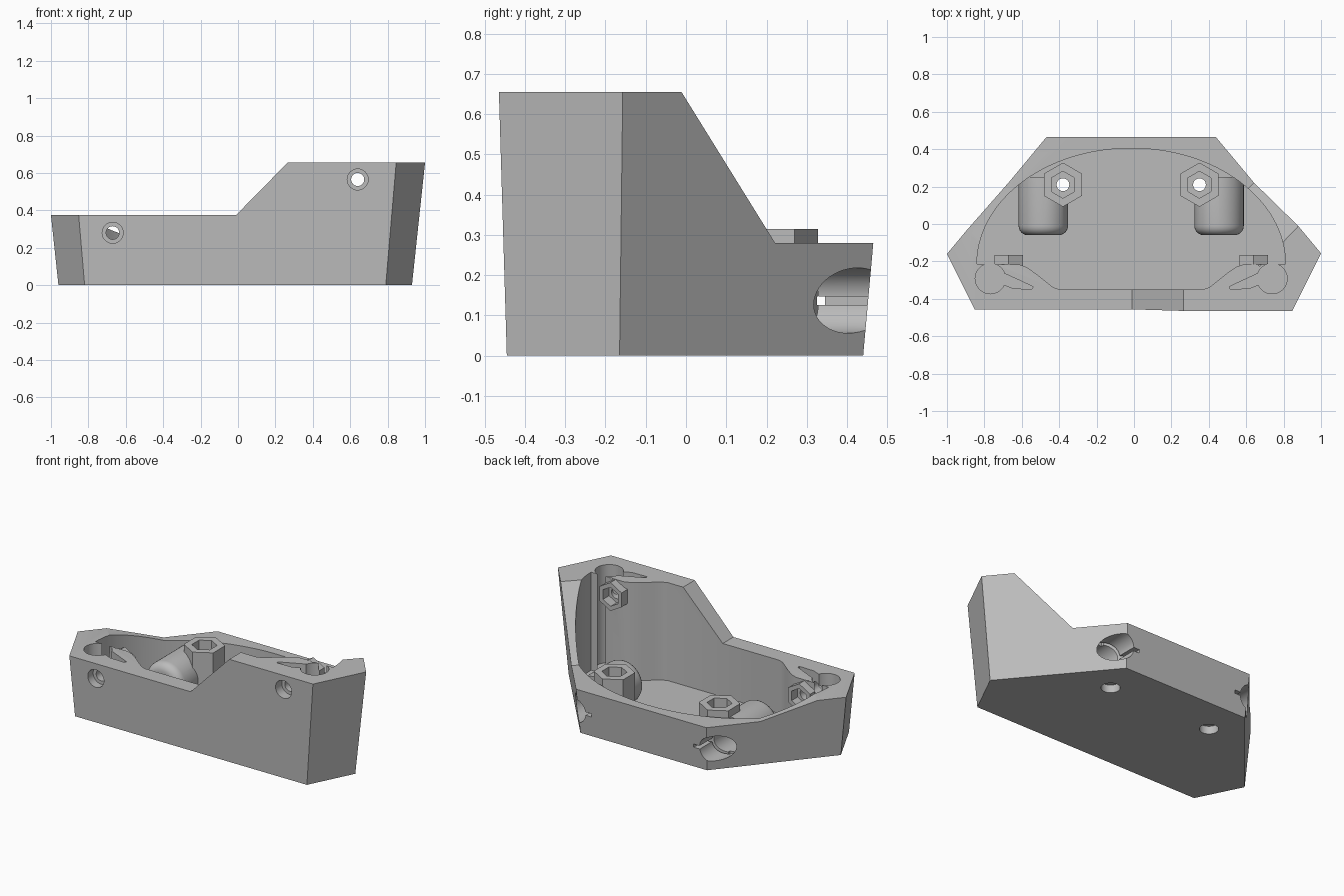
import bpy, bmesh, math
from mathutils import Vector

if "Cube" in bpy.data.objects:
    bpy.data.objects.remove(bpy.data.objects["Cube"], do_unlink=True)

CX = -0.015          # symmetry plane
TOP, LOW, BACK = 0.655, 0.375, 0.28   # rim heights
FLOOR = 0.04

grey = bpy.data.materials.new("plain grey")
grey.use_nodes = True
grey.diffuse_color = (0.5, 0.5, 0.5, 1)
grey.node_tree.nodes["Principled BSDF"].inputs["Base Color"].default_value = (0.5, 0.5, 0.5, 1)


def loft(name, bottom, top, bevel=0):
    """Solid between two matching loops; bevel rounds the first end."""
    bm = bmesh.new()
    a = [bm.verts.new(p) for p in bottom]
    b = [bm.verts.new(p) for p in top]
    cap = bm.faces.new(a)
    bm.faces.new(b)
    for i in range(len(a)):
        j = (i + 1) % len(a)
        bm.faces.new((a[i], a[j], b[j], b[i]))
    bmesh.ops.recalc_face_normals(bm, faces=bm.faces)
    if bevel:
        bmesh.ops.bevel(bm, geom=list(cap.edges), offset=bevel, segments=6,
                        profile=0.5, affect='EDGES')
    mesh = bpy.data.meshes.new(name)
    bm.to_mesh(mesh)
    bm.free()
    mesh.materials.append(grey)
    ob = bpy.data.objects.new(name, mesh)
    bpy.context.collection.objects.link(ob)
    return ob


def prism(name, pts, lo, hi, axis="z", bevel=0):
    """Extrude a flat outline along z or y."""
    place = {"z": lambda u, v, w: (u, v, w), "y": lambda u, v, w: (u, w, v)}[axis]
    return loft(name, [place(u, v, lo) for u, v in pts],
                [place(u, v, hi) for u, v in pts], bevel)


def ring(u, v, r, n=40):
    """Regular polygon with a corner pointing along +v."""
    return [(u + r * math.sin(math.tau * i / n), v + r * math.cos(math.tau * i / n))
            for i in range(n)]


def box(x0, x1, y0, y1):
    return [(x0, y0), (x1, y0), (x1, y1), (x0, y1)]


def mirrored(pts, s):
    return [(CX + s * x, y) for x, y in pts]


def combine(tool, operation="DIFFERENCE"):
    mod = body.modifiers.new("combine", "BOOLEAN")
    mod.operation = operation
    mod.solver = "EXACT"
    mod.object = tool
    bpy.context.view_layer.objects.active = body
    bpy.ops.object.modifier_apply(modifier=mod.name)
    bpy.data.objects.remove(tool, do_unlink=True)


# Tapered six-sided shell
def outline(z):
    half = [(0.805 + 0.085 * z, -0.445 - 0.03 * z),
            (0.945 + 0.107 * z, -0.165 + 0.012 * z),
            (0.44 + 0.045 * z, 0.44 + 0.09 * z)]
    loop = half + [(-x, y) for x, y in reversed(half)]
    return [(CX + x, y, z) for x, y in loop]


body = loft("tray_body", outline(0), outline(TOP))

# Step in the rim along the front
combine(prism("rim_step", [(-2, LOW), (-0.01, LOW), (0.265, TOP), (0.4, 0.795),
                           (0.4, 1), (-2, 1)], -1, 1, "y"))

# Low back rim and the ramps on both side walls
combine(prism("back_rim", box(-0.35, 0.32, 0.28, 0.7), BACK, 1))
for s, height in ((1, TOP), (-1, LOW)):
    start, end = Vector((0.655, 0.22, 0)), Vector((0.895, -0.01, 0))
    along = (end - start).normalized()
    out = Vector((-along.y, along.x, 0))
    run = (end - start).length
    profile = [(-0.75, BACK), (0, BACK), (run, height), (run, 1), (-0.75, 1)]

    def side(depth):
        pts = [start + along * t + out * depth + Vector((0, 0, z)) for t, z in profile]
        return [(CX + s * p.x, p.y, p.z) for p in pts]
    combine(loft("ramp", side(-0.3), side(0.15)))

# Cavity: half ellipse at the back, thickened corners at the front
arc = [(0.825 * math.cos(math.pi * i / 64), -0.215 + 0.62 * math.sin(math.pi * i / 64))
       for i in range(65)]
corner = [(0.73, -0.216), (0.6, -0.216), (0.56, -0.23), (0.51, -0.265),
          (0.46, -0.305), (0.42, -0.337), (0.385, -0.35)]
inner = arc + [(-x, y) for x, y in corner] + corner[::-1]
combine(prism("cavity", mirrored(inner, 1), FLOOR, 1))

sides = ((1, 0.565), (-1, 0.28))     # side and height of its front screw
# Added bosses: rear tubes, upright standoffs, front nut holders
for s, screw_z in sides:
    combine(prism("tube", ring(CX + s * 0.47, 0.138, 0.132, 48), -0.06, 0.25, "y", 0.05), "UNION")
    combine(prism("standoff", ring(CX + s * 0.365, 0.21, 0.118, 6), 0.02, 0.315), "UNION")
    combine(prism("nut_holder", ring(CX + s * 0.655, screw_z, 0.089, 6), -0.4, -0.165, "y"), "UNION")

leaf = [(0.72, -0.27), (0.67, -0.268), (0.6, -0.3), (0.525, -0.335), (0.53, -0.348),
        (0.63, -0.345), (0.68, -0.325), (0.72, -0.31)]
for s, screw_z in sides:
    # Round corner sockets with a tapered relief slot
    combine(prism("corner_socket", ring(CX + s * 0.753, -0.292, 0.081), FLOOR, 1))
    combine(prism("relief_slot", mirrored(leaf, s), FLOOR, 1))
    # Rear bores and their thin slits
    combine(prism("rear_bore", ring(CX + s * 0.477, 0.137, 0.081, 48), 0.02, 0.7, "y"))
    combine(prism("rear_slit", mirrored(box(0.355, 0.47, 0.325, 0.7), s), 0.126, 0.147))
    # Upright screw holes with hex pocket above and round recess below
    x = CX + s * 0.365
    combine(prism("standoff_hole", ring(x, 0.21, 0.034), -0.1, 0.5))
    combine(prism("standoff_pocket", ring(x, 0.21, 0.072, 6), 0.24, 0.5))
    combine(prism("bottom_recess", ring(x, 0.21, 0.055), -0.1, 0.05))
    # Front screw holes with hex pocket inside and round recess outside
    x = CX + s * 0.655
    combine(prism("front_hole", ring(x, screw_z, 0.035), -0.7, -0.1, "y"))
    combine(prism("front_pocket", ring(x, screw_z, 0.06, 6), -0.225, -0.1, "y"))
    combine(prism("front_recess", ring(x, screw_z, 0.056), -0.7, -0.4, "y"))

bpy.ops.object.select_all(action="DESELECT")
body.select_set(True)
bpy.context.view_layer.objects.active = body
bpy.ops.object.shade_smooth_by_angle(angle=math.radians(25))
